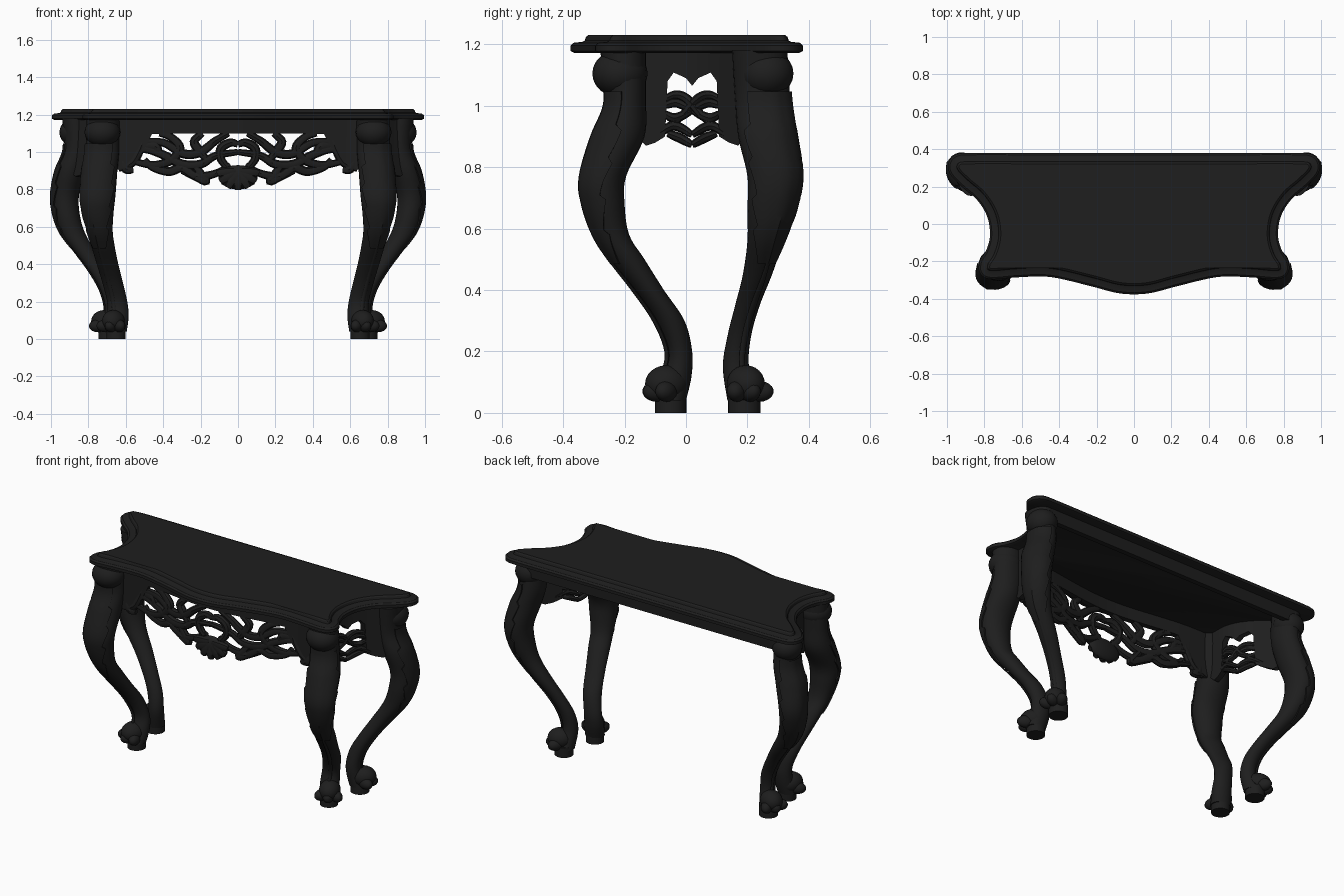
import bpy, bmesh, math
from mathutils import Vector, Matrix

if "Cube" in bpy.data.objects:
    bpy.data.objects.remove(bpy.data.objects["Cube"])

mat = bpy.data.materials.new("black_lacquer")
mat.diffuse_color = (0.013, 0.013, 0.013, 1)
mat.use_nodes = True
mat.node_tree.nodes["Principled BSDF"].inputs["Base Color"].default_value = mat.diffuse_color


def finish(name, bm, angle=40):
    bmesh.ops.recalc_face_normals(bm, faces=bm.faces)
    me = bpy.data.meshes.new(name)
    bm.to_mesh(me)
    bm.free()
    me.materials.append(mat)
    me.polygons.foreach_set("use_smooth", [True] * len(me.polygons))
    me.set_sharp_from_angle(angle=math.radians(angle))
    ob = bpy.data.objects.new(name, me)
    bpy.context.collection.objects.link(ob)
    return ob


def spline(pts, n=6, closed=False):
    """Catmull-Rom through points of any dimension."""
    c, out = len(pts), []
    get = (lambda i: pts[i % c]) if closed else (lambda i: pts[min(max(i, 0), c - 1)])
    for i in range(c if closed else c - 1):
        for k in range(n):
            t = k / n
            out.append(tuple(0.5 * (2 * b + (d - a) * t + (2 * a - 5 * b + 4 * d - e) * t * t
                                    + (3 * b - a - 3 * d + e) * t ** 3)
                             for a, b, d, e in zip(get(i - 1), get(i), get(i + 1), get(i + 2))))
    if not closed:
        out.append(tuple(pts[-1]))
    return out


def loft(bm, rings, wrap=True, caps=True):
    vs = [[bm.verts.new(p) for p in r] for r in rings]
    n = len(vs[0])
    for a, b in zip(vs, vs[1:]):
        for i in range(n if wrap else n - 1):
            j = (i + 1) % n
            bm.faces.new((a[i], a[j], b[j], b[i]))
    if caps:
        bm.faces.new(vs[0])
        bm.faces.new(vs[-1])


def tube(bm, pts, r, depth, out, sides=8):
    """Carved strand: r wide in its plane, depth thick along 'out', tapered at the ends."""
    P = [Vector(p) for p in pts]
    rings = []
    for i, p in enumerate(P):
        t = (P[min(i + 1, len(P) - 1)] - P[max(i - 1, 0)]).normalized()
        nrm = t.cross(out).normalized()
        s = 0.65 + 0.35 * math.sin(math.pi * i / (len(P) - 1))
        rings.append([p + nrm * r * s * math.cos(a) + out * depth * s * math.sin(a)
                      for a in (2 * math.pi * k / sides for k in range(sides))])
    loft(bm, rings)


def ball(bm, c, r, seg=16, turn=0.0):
    bmesh.ops.create_uvsphere(bm, u_segments=seg, v_segments=seg // 2 + 2, radius=1,
                              matrix=Matrix.Translation(c) @ Matrix.Rotation(turn, 4, 'Z')
                              @ Matrix.Diagonal((*r, 1)))


def plate(bm, stations, place, thick):
    """Vertical board along a curved path; stations are (s, lower z)."""
    loft(bm, [[place(s, z, d) for z, d in ((lo, -thick), (lo, thick), (1.18, thick), (1.18, -thick))]
              for s, lo in stations])


# Table top: moulded edge swept round the serpentine outline
half = [(0.3, .38), (.6, .38), (.86, .38), (.95, .372), (.99, .33), (.985, .27), (.92, .2), (.84, .13),
        (.785, .04), (.77, -.06), (.79, -.14), (.825, -.2), (.825, -.26), (.77, -.295), (.62, -.285),
        (.45, -.283), (.24, -.33), (.1, -.367)]
outline = [(0, .38)] + half + [(0, -.376)] + [(-x, y) for x, y in reversed(half)]
loop = [Vector(p) for p in spline(outline, 5, True)]
inward = []
for i in range(len(loop)):
    t = loop[(i + 1) % len(loop)] - loop[i - 1]
    inward.append(Vector((t.y, -t.x)).normalized())
bm = bmesh.new()
loft(bm, [[(*(p + n * inset), z) for p, n in zip(loop, inward)]
          for inset, z in ((.012, 1.172), (0, 1.178), (0, 1.196), (.01, 1.205), (.038, 1.208),
                           (.046, 1.212), (.05, 1.224), (.058, 1.23))])
finish("table_top", bm, 30)

# Legs: rows are z, x range, y range
FRONT = [(1.18, .635, .81, -.28, -.13), (1.02, .635, .815, -.26, -.13), (.9, .645, .832, -.305, -.135),
         (.77, .655, .84, -.342, -.195), (.68, .665, .83, -.335, -.2), (.58, .67, .805, -.3, -.185),
         (.5, .66, .785, -.25, -.135), (.4, .64, .755, -.17, -.072), (.3, .615, .725, -.1, -.005),
         (.2, .592, .7, -.06, .02), (.12, .585, .7, -.075, .018), (.04, .595, .71, -.1, 0)]
BACK = [(1.18, .8, .94, .15, .33), (1.02, .79, .93, .16, .34), (.9, .815, .975, .17, .358),
        (.77, .85, .998, .2, .375), (.66, .845, .985, .2, .355), (.56, .815, .945, .2, .318),
        (.45, .75, .86, .185, .28), (.35, .69, .785, .16, .24), (.25, .64, .73, .135, .212),
        (.15, .625, .71, .12, .205), (.04, .635, .735, .135, .235)]


def leg(name, table, heading, knob, knob_r, ankle, base, base_r, m):
    rows = spline(table, 6)

    def pt(row, a, off=0.0):
        z, x0, x1, y0, y1 = row
        return (m * ((x0 + x1) / 2 + ((x1 - x0) / 2 + off) * math.cos(a)),
                (y0 + y1) / 2 + ((y1 - y0) / 2 + off) * math.sin(a), z)

    def toward(dist, a, z):
        return (m * (ankle[0] + dist * math.cos(a)), ankle[1] + dist * math.sin(a), z)
    bm = bmesh.new()
    loft(bm, [[pt(r, 2 * math.pi * k / 24) for k in range(24)] for r in rows])
    ball(bm, (m * knob[0], knob[1], knob[2]), knob_r, 20)
    # paw with three soft toes
    turn = heading if m > 0 else math.pi - heading
    ball(bm, toward(.03, heading, .095), (.072, .06, .06), 20, turn)
    for da in (-.7, 0, .7):
        ball(bm, toward(.062, heading + da, .07), (.05, .032, .034), 14, turn + m * da)
    # shin cord standing just off the leg
    tube(bm, [pt(r, heading, .006) for r in rows if .1 < r[0] < .5], .012, .008,
         Vector((m * math.cos(heading), math.sin(heading), 0)), 6)
    finish(name, bm, 50)
    # acanthus leaf with a jagged edge, wrapped on the knee
    bm = bmesh.new()
    rings = []
    for r in rows:
        if .48 < r[0] < 1.05:
            u = (r[0] - .48) / .57
            w = .3 + .8 * math.sin(math.pi * min(u * .75 + .1, 1)) + .3 * ((u * 5) % 1)
            ring = [pt(r, heading + w * k / 5, .008 + (.004 if k == 0 else 0)) for k in range(-5, 6)]
            rings.append([pt(r, heading - w, -.004)] + ring + [pt(r, heading + w, -.004)])
    loft(bm, rings, wrap=False, caps=False)
    finish(name + "_leaf", bm, 35)
    # foot block
    bm = bmesh.new()
    bmesh.ops.create_cone(bm, cap_ends=True, segments=24, radius1=base_r, radius2=base_r, depth=.06,
                          matrix=Matrix.Translation((m * base[0], base[1], .03)))
    finish(name + "_block", bm)


for m, side in ((1, "right"), (-1, "left")):
    leg("front_leg_" + side, FRONT, math.radians(-68), (.725, -.215, 1.105), (.096, .09, .078),
        (.655, -.035), (.652, -.05), .051, m)
    leg("back_leg_" + side, BACK, math.radians(25), (.87, .262, 1.105), (.085, .088, .078),
        (.688, .182), (.693, .19), .053, m)


# Front apron: rail with dropped corners, pierced scrollwork and central shell
def front(x, z, d=0.0):
    return (x, -.185 - .06 * (.5 + .5 * math.cos(math.pi * min(abs(x), .6) / .6)) + d, z)


low = [(.46, 1.095), (.51, 1.0), (.55, .945), (.59, .925), (.66, .9)]
bm = bmesh.new()
plate(bm, [(-x, z) for x, z in reversed(low)] + [(-.4 + .1 * i, 1.098) for i in range(9)] + low, front, .016)
scrolls = [
    [(.53, 1.055), (.4, 1.05), (.29, .99), (.2, 1.0), (.12, 1.06), (.05, 1.1)],
    [(.58, .99), (.5, 1.015), (.4, .985), (.3, .935), (.2, .935), (.12, .98), (0, 1.0)],
    [(.56, .95), (.45, .93), (.36, .955), (.31, 1.02), (.36, 1.08), (.42, 1.1)],
    [(.5, .96), (.46, .92), (.37, .895), (.3, .915), (.22, .87), (.12, .885), (.04, .93)],
    [(.3, .9), (.22, .865), (.17, .845), (.2, .885), (.24, .94)],
    [(.17, .96), (.2, 1.0), (.235, 1.055), (.19, 1.1)],
    [(.04, .9), (.09, .96), (.09, 1.02), (.04, 1.05), (0, 1.04)],
    [(.64, .91), (.57, .94), (.53, 1.0), (.5, 1.08)],
    [(.62, .96), (.6, .91), (.56, .905)],
    [(.42, .98), (.44, 1.03), (.5, 1.03)],
]
bm_scroll = bm
for m in (1, -1):
    for s in scrolls:
        tube(bm, [front(m * x, z) for x, z in spline(s, 5)], .025, .022, Vector((0, -1, 0)))
finish("front_apron", bm)

bm = bmesh.new()
ball(bm, front(0, .865, -.005), (.105, .028, .065))
for k in range(-3, 4):
    a = k * .5
    tip = (.1 * math.sin(a), .895 - .085 * math.cos(a))
    tube(bm, [front(tip[0] * t, .9 + (tip[1] - .9) * t, -.016) for t in (.1, .4, .7, 1, 1.14)],
         .026, .02, Vector((0, -1, 0)))
finish("apron_shell", bm)

# Side aprons: curved board with a heart-shaped opening and crossing scrolls
side_scrolls = [
    [(-.07, 1.02), (-.04, 1.035), (-.01, 1.03), (.02, 1.005), (.05, .97), (.1, .93)],
    [(-.1, .9), (-.04, .935), (.02, .905)],
    [(-.06, .91), (-.02, .895), (.02, .872)],
    [(-.07, .975), (-.035, .96), (.02, .985)],
    [(-.07, 1.0), (-.03, 1.01), (.02, .985)],
]
for m, side in ((1, "right"), (-1, "left")):
    def flank(y, z, d=0.0):
        return (m * (.69 + 2.6 * max(y + .08, 0) ** 2 + d), y, z)
    bm = bmesh.new()
    plate(bm, [(-.16, .9), (-.13, .87), (-.1, .88), (-.068, .9), (-.06, 1.08), (-.04, 1.108), (.0, 1.09),
               (.02, 1.065), (.04, 1.09), (.08, 1.108), (.1, 1.08), (.108, .9), (.14, .88), (.17, .87),
               (.2, .9)], flank, .016)
    for s in side_scrolls:
        for f in (1, -1):
            tube(bm, [flank(.02 + f * (y - .02), z) for y, z in spline(s, 5)], .016, .02, Vector((m, 0, 0)))
    finish("side_apron_" + side, bm)

# Plain back rail
bm = bmesh.new()
bmesh.ops.create_cube(bm, size=1, matrix=Matrix.Translation((0, .315, 1.139)) @ Matrix.Diagonal((1.72, .03, .082, 1)))
finish("back_rail", bm)
